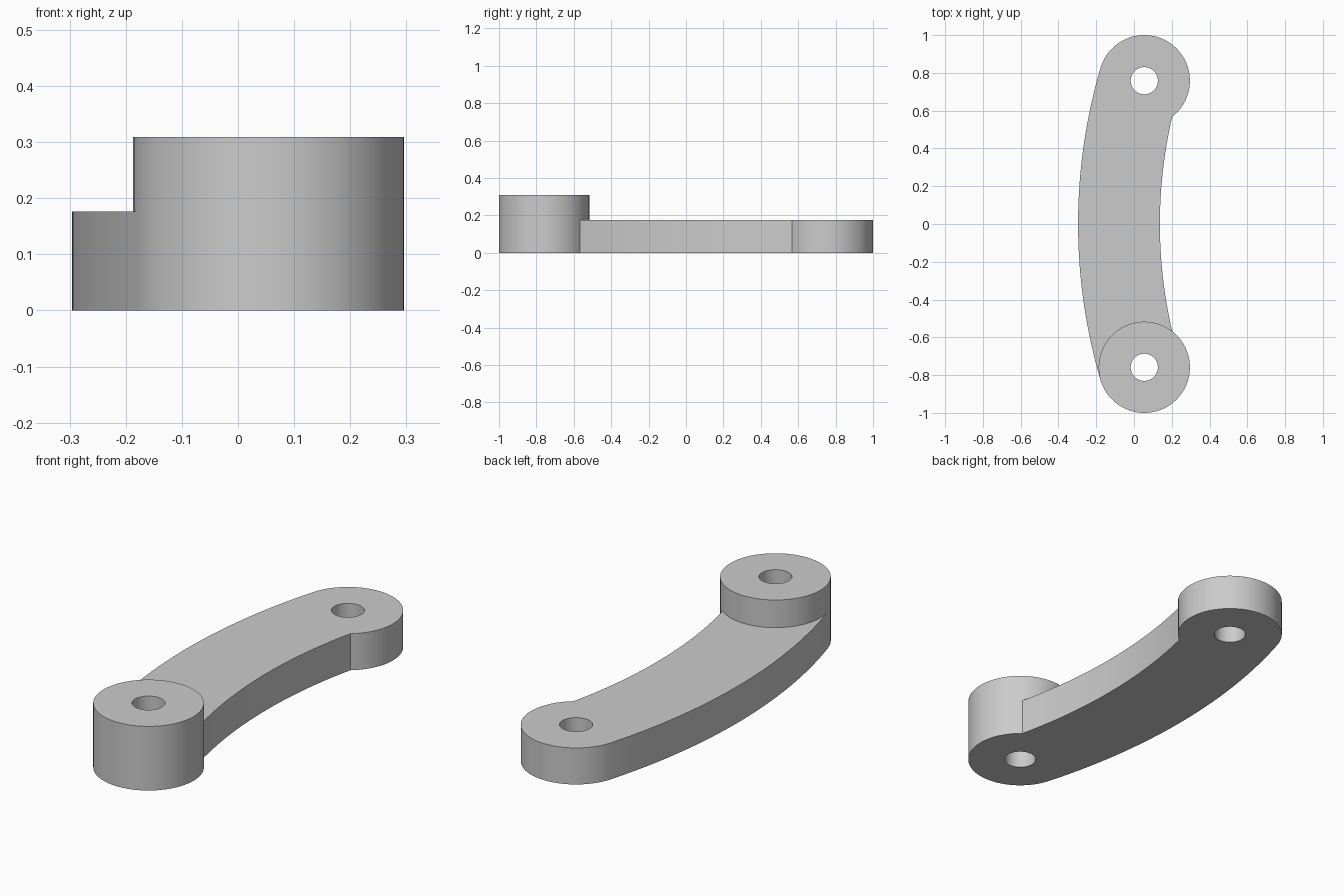
import bpy
import bmesh
from math import pi, sin, cos, acos, atan2, hypot

cube = bpy.data.objects.get("Cube")
if cube:
    bpy.data.objects.remove(cube, do_unlink=True)

# Main dimensions
EYE_X, EYE_Y, EYE_R, HOLE_R = 0.0545, 0.7585, 0.2415, 0.072
ARM_H, BOSS_H = 0.176, 0.309
OUTER_R, INNER_R, LEFT_X = 2.935, 2.502, -0.296
ARC_X = LEFT_X + OUTER_R          # shared centre of both arm arcs


def arc(cx, cy, r, a0, a1, n):
    """Points from angle a0 to a1, ends included."""
    return [(cx + r * cos(a0 + (a1 - a0) * i / n),
             cy + r * sin(a0 + (a1 - a0) * i / n)) for i in range(n + 1)]


def ring(cy, r, n=64):
    return arc(EYE_X, cy, r, 0, 2 * pi, n)[:-1]


# Angles where the arm meets the round ends
tangent = atan2(EYE_Y, ARC_X - EYE_X)
reach = hypot(EYE_Y, ARC_X - EYE_X)
inner = tangent - acos((reach**2 + INNER_R**2 - EYE_R**2) / (2 * reach * INNER_R))
joint = atan2(EYE_Y - INNER_R * sin(inner), ARC_X - INNER_R * cos(inner) - EYE_X)

# Outline pieces, counter-clockwise
outer_arc = arc(ARC_X, 0, OUTER_R, pi - tangent, pi + tangent, 48)
front_outside = arc(EYE_X, -EYE_Y, EYE_R, pi + tangent, 2 * pi + joint, 48)
inner_arc = arc(ARC_X, 0, INNER_R, pi + inner, pi - inner, 40)
back_end = arc(EYE_X, EYE_Y, EYE_R, -joint, pi - tangent, 48)
front_inside = arc(EYE_X, -EYE_Y, EYE_R, joint, pi + tangent, 32)

outline = outer_arc[:-1] + front_outside[:-1] + inner_arc[:-1] + back_end[:-1]
arm_top = outer_arc[:-1] + front_inside[::-1][:-1] + inner_arc[:-1] + back_end[:-1]
boss_ring = front_outside[:-1] + front_inside[:-1]
front_hole, back_hole = ring(-EYE_Y, HOLE_R), ring(EYE_Y, HOLE_R)

bm = bmesh.new()
verts = {}


def vert(p, z):
    key = (round(p[0], 5), round(p[1], 5), z)
    if key not in verts:
        verts[key] = bm.verts.new((p[0], p[1], z))
    return verts[key]


def wall(loop, z0, z1):
    for p, q in zip(loop, loop[1:] + loop[:1]):
        bm.faces.new((vert(p, z0), vert(q, z0), vert(q, z1), vert(p, z1)))


def cap(loops, z):
    edges = []
    for loop in loops:
        for p, q in zip(loop, loop[1:] + loop[:1]):
            a, b = vert(p, z), vert(q, z)
            edges.append(bm.edges.get((a, b)) or bm.edges.new((a, b)))
    bmesh.ops.triangle_fill(bm, edges=edges, use_beauty=True, normal=(0, 0, 1))


# Arm sides, raised boss and through holes
wall(outline, 0, ARM_H)
wall(boss_ring, ARM_H, BOSS_H)
wall(front_hole, 0, BOSS_H)
wall(back_hole, 0, ARM_H)

# Flat faces
cap([outline, front_hole, back_hole], 0)
cap([arm_top, back_hole], ARM_H)
cap([boss_ring, front_hole], BOSS_H)
bmesh.ops.recalc_face_normals(bm, faces=bm.faces[:])

mesh = bpy.data.meshes.new("curved_link_arm")
bm.to_mesh(mesh)
bm.free()
arm = bpy.data.objects.new("curved_link_arm", mesh)
bpy.context.collection.objects.link(arm)

# Plain grey finish
grey = bpy.data.materials.new("light_grey")
grey.use_nodes = True
colour = (0.6, 0.6, 0.6, 1)
grey.diffuse_color = colour
grey.node_tree.nodes["Principled BSDF"].inputs["Base Color"].default_value = colour
mesh.materials.append(grey)

bpy.ops.object.select_all(action="DESELECT")
arm.select_set(True)
bpy.context.view_layer.objects.active = arm
bpy.ops.object.shade_smooth_by_angle(angle=pi / 9)
